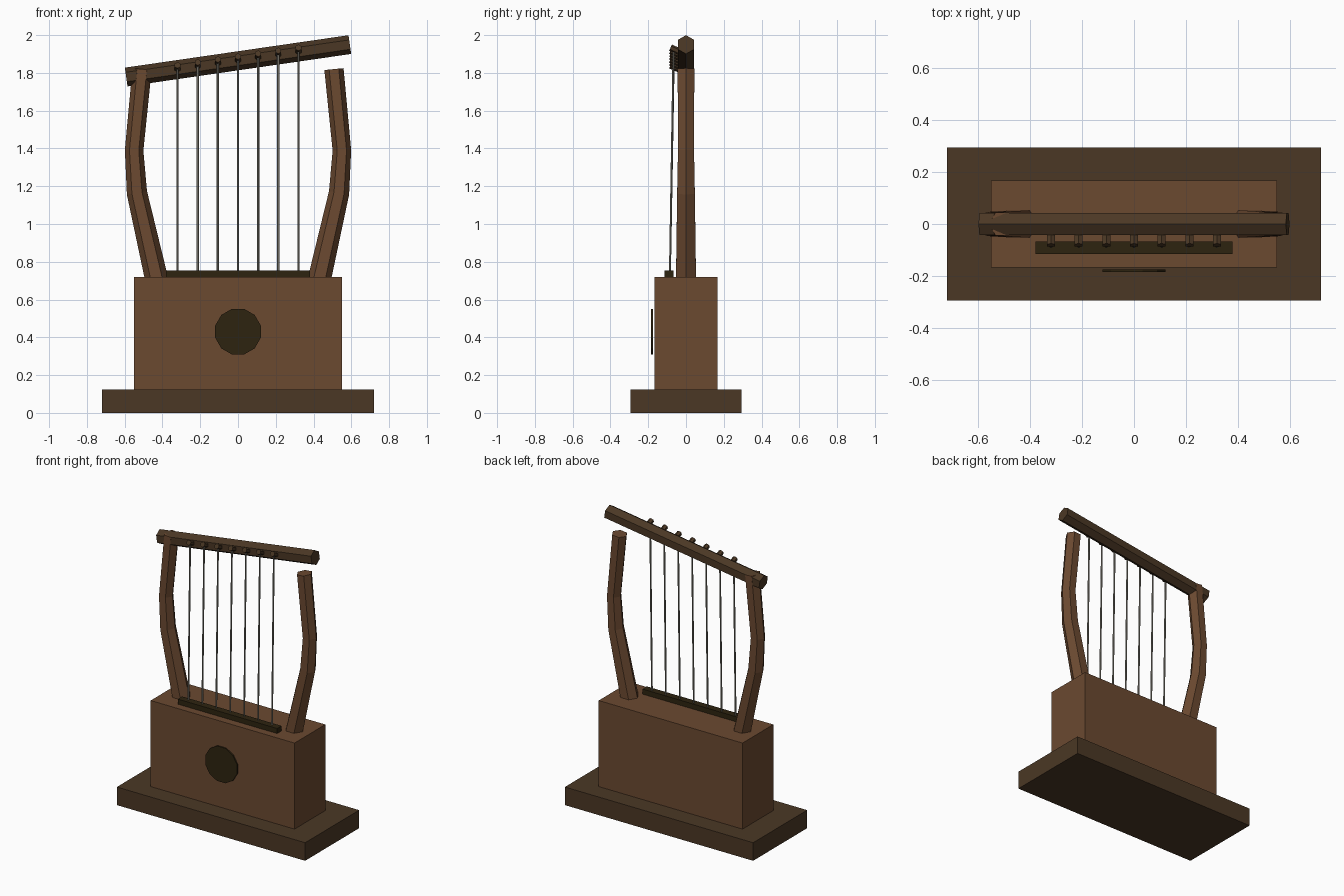
import bpy
import bmesh
from math import pi, cos, sin
from mathutils import Vector

old = bpy.data.objects.get("Cube")
if old:
    bpy.data.objects.remove(old, do_unlink=True)


def material(name, rgb):
    mat = bpy.data.materials.new(name)
    mat.use_nodes = True
    colour = (*rgb, 1)
    mat.diffuse_color = colour
    mat.node_tree.nodes["Principled BSDF"].inputs["Base Color"].default_value = colour
    return mat


BROWN = material("warm brown wood", (0.147, 0.067, 0.03))
DARK = material("dark wood", (0.07, 0.039, 0.018))
BLACK = material("blackened wood", (0.027, 0.017, 0.005))
STEEL = material("grey string", (0.26, 0.245, 0.205))


def finish(name, bm, mat):
    bmesh.ops.recalc_face_normals(bm, faces=bm.faces)
    mesh = bpy.data.meshes.new(name)
    bm.to_mesh(mesh)
    bm.free()
    mesh.materials.append(mat)
    obj = bpy.data.objects.new(name, mesh)
    bpy.context.scene.collection.objects.link(obj)
    return obj


def box(name, low, high, mat):
    bm = bmesh.new()
    bmesh.ops.create_cube(bm, size=1)
    low, high = Vector(low), Vector(high)
    for v in bm.verts:
        v.co = (low + high) / 2 + v.co * (high - low)
    return finish(name, bm, mat)


def tube(name, path, radii, sides, mat, up, turn=0.0):
    """Faceted rod through the path; corner zero points along 'up' when turn is 0."""
    bm = bmesh.new()
    path = [Vector(p) for p in path]
    rings = []
    for i, p in enumerate(path):
        along = (path[min(i + 1, len(path) - 1)] - path[max(i - 1, 0)]).normalized()
        u = Vector(up)
        u = (u - along * u.dot(along)).normalized()
        w = along.cross(u)
        angles = [turn + 2 * pi * k / sides for k in range(sides)]
        rings.append([bm.verts.new(p + radii[i] * (u * cos(a) + w * sin(a))) for a in angles])
    for a, b in zip(rings, rings[1:]):
        for k in range(sides):
            n = (k + 1) % sides
            bm.faces.new((a[k], a[n], b[n], b[k]))
    bm.faces.new(rings[0])
    bm.faces.new(rings[-1])
    return finish(name, bm, mat)


# Plinth, sound box and string bridge
box("plinth", (-0.72, -0.295, 0), (0.72, 0.295, 0.125), DARK)
box("sound_box", (-0.55, -0.168, 0.125), (0.55, 0.168, 0.72), BROWN)
box("bridge", (-0.38, -0.115, 0.72), (0.38, -0.067, 0.755), BLACK)

# Sound hole disc standing just proud of the front
tube("sound_hole", [(0, -0.175, 0.43), (0, -0.184, 0.43)], [0.125] * 2, 12, BLACK,
     (0, 0, 1), pi / 12)

# Curved hexagonal arms
for side, label in ((1, "left_arm"), (-1, "right_arm")):
    points = [(0.42, 0.66), (0.535, 1.165), (0.55, 1.39), (0.508, 1.82)]
    tube(label, [(side * x, 0, z) for x, z in points],
         [0.062, 0.054, 0.049, 0.051], 6, BROWN, (1, 0, 0))


# Sloping crossbar
def bar_height(x):
    return 1.864 + 0.145 * x


tube("crossbar", [(x, 0, bar_height(x)) for x in (-0.592, 0.592)], [0.05] * 2, 6, DARK,
     (0, 0, 1))

# Tuning pegs and strings
for i in range(7):
    x = -0.32 + 0.32 * i / 3
    z = bar_height(x)
    tube(f"tuning_peg_{i + 1}", [(x, -0.03, z), (x, -0.082, z + 0.023)], [0.018] * 2, 6,
         DARK, (0, 0, 1))
    tube(f"string_{i + 1}", [(x, -0.085, 0.74), (x, -0.066, z + 0.003)], [0.006] * 2, 6,
         STEEL, (1, 0, 0))
